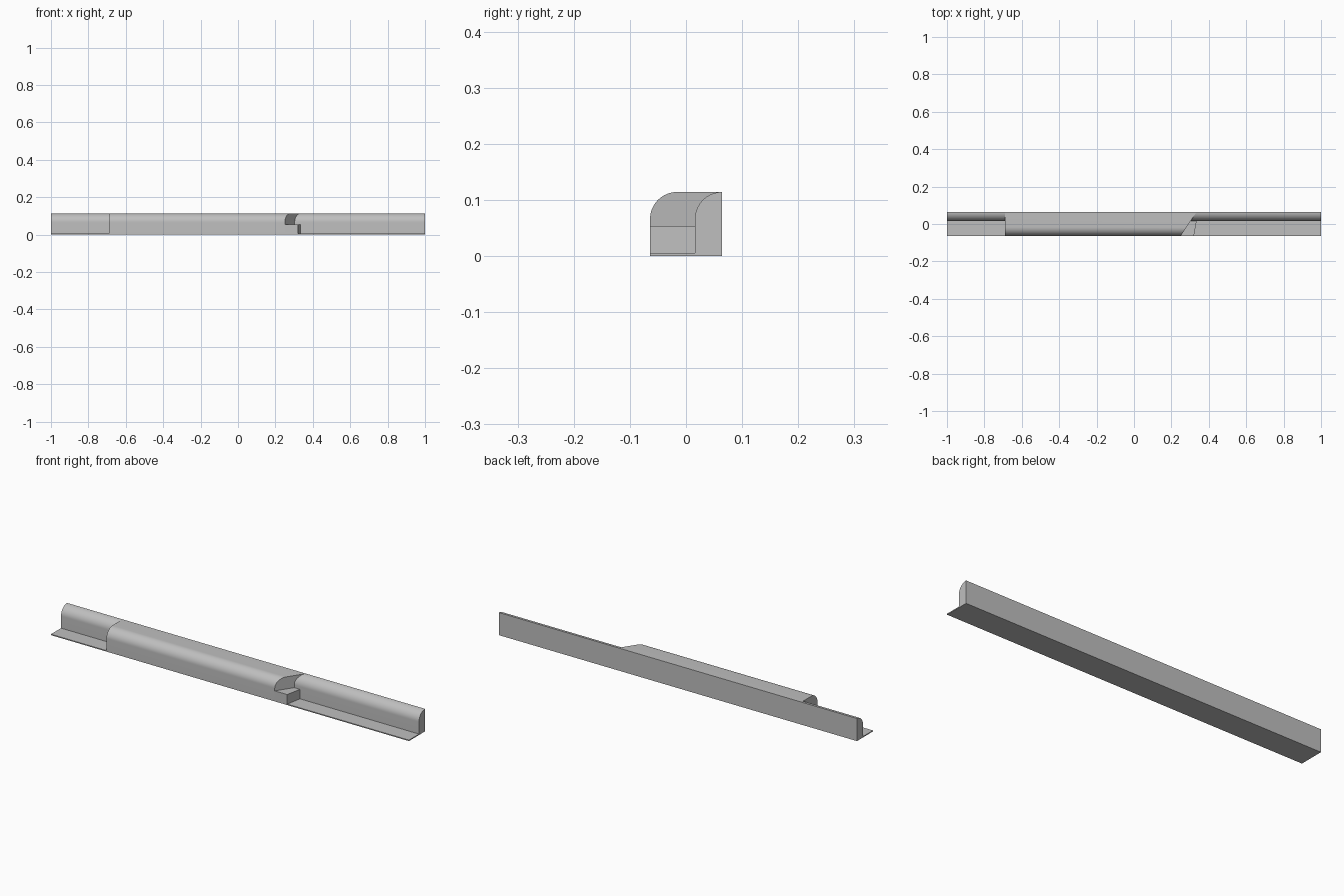
import bpy
import bmesh
import math

cube = bpy.data.objects.get("Cube")
if cube:
    bpy.data.objects.remove(cube, do_unlink=True)

FRONT, RAIL, BACK = -0.064, 0.016, 0.064
TOP, FLANGE, STEP, RADIUS = 0.114, 0.005, 0.053, 0.048

grey = bpy.data.materials.new("light_grey")
grey.diffuse_color = (0.52, 0.52, 0.52, 1)
grey.use_nodes = True
grey.node_tree.nodes["Principled BSDF"].inputs["Base Color"].default_value = grey.diffuse_color


def rounded_corner(y, steps=16):
    """Quarter arc from the front face at y up to the top."""
    angles = [math.pi / 2 * i / steps for i in range(steps + 1)]
    return [(y + RADIUS * (1 - math.cos(a)), TOP - RADIUS * (1 - math.sin(a))) for a in angles]


def straight(x):
    return lambda y: x


def slanted(x_front, x_back, y_back):
    return lambda y: x_front + (x_back - x_front) * (y - FRONT) / (y_back - FRONT)


def extrude_part(name, profile, start, end):
    """Sweep a y-z profile along x; start and end give x for each y."""
    bm = bmesh.new()
    a = [bm.verts.new((start(y), y, z)) for y, z in profile]
    b = [bm.verts.new((end(y), y, z)) for y, z in profile]
    bm.faces.new(a)
    bm.faces.new(b[::-1])
    for i in range(len(profile)):
        j = (i + 1) % len(profile)
        bm.faces.new((a[j], a[i], b[i], b[j]))
    bmesh.ops.recalc_face_normals(bm, faces=bm.faces)
    mesh = bpy.data.meshes.new(name)
    bm.to_mesh(mesh)
    bm.free()
    mesh.materials.append(grey)
    part = bpy.data.objects.new(name, mesh)
    bpy.context.collection.objects.link(part)
    bpy.ops.object.select_all(action="DESELECT")
    part.select_set(True)
    bpy.context.view_layer.objects.active = part
    bpy.ops.object.shade_smooth_by_angle(angle=math.radians(30))
    return part


# Cross-sections: narrow rail with a thin flange, and the wide body
rail = [(BACK, 0), (FRONT, 0), (FRONT, FLANGE), (RAIL, FLANGE)] + rounded_corner(RAIL)
if rail[-1][1] < TOP or rail[-1][0] < BACK:
    rail.append((BACK, TOP))
body = [(BACK, 0), (FRONT, 0)] + rounded_corner(FRONT) + [(BACK, TOP)]
step = [(FRONT, FLANGE), (RAIL, FLANGE), (RAIL, STEP), (FRONT, STEP)]

shoulder = straight(-0.69)
diagonal = slanted(0.25, 0.335, BACK)

extrude_part("right_rail", rail, straight(-1), shoulder)
extrude_part("wide_body", body, shoulder, diagonal)
extrude_part("left_rail", rail, diagonal, straight(1))
# Low ledge in front of the diagonal cut
extrude_part("ledge", step, diagonal, slanted(0.32, 0.335, RAIL))
